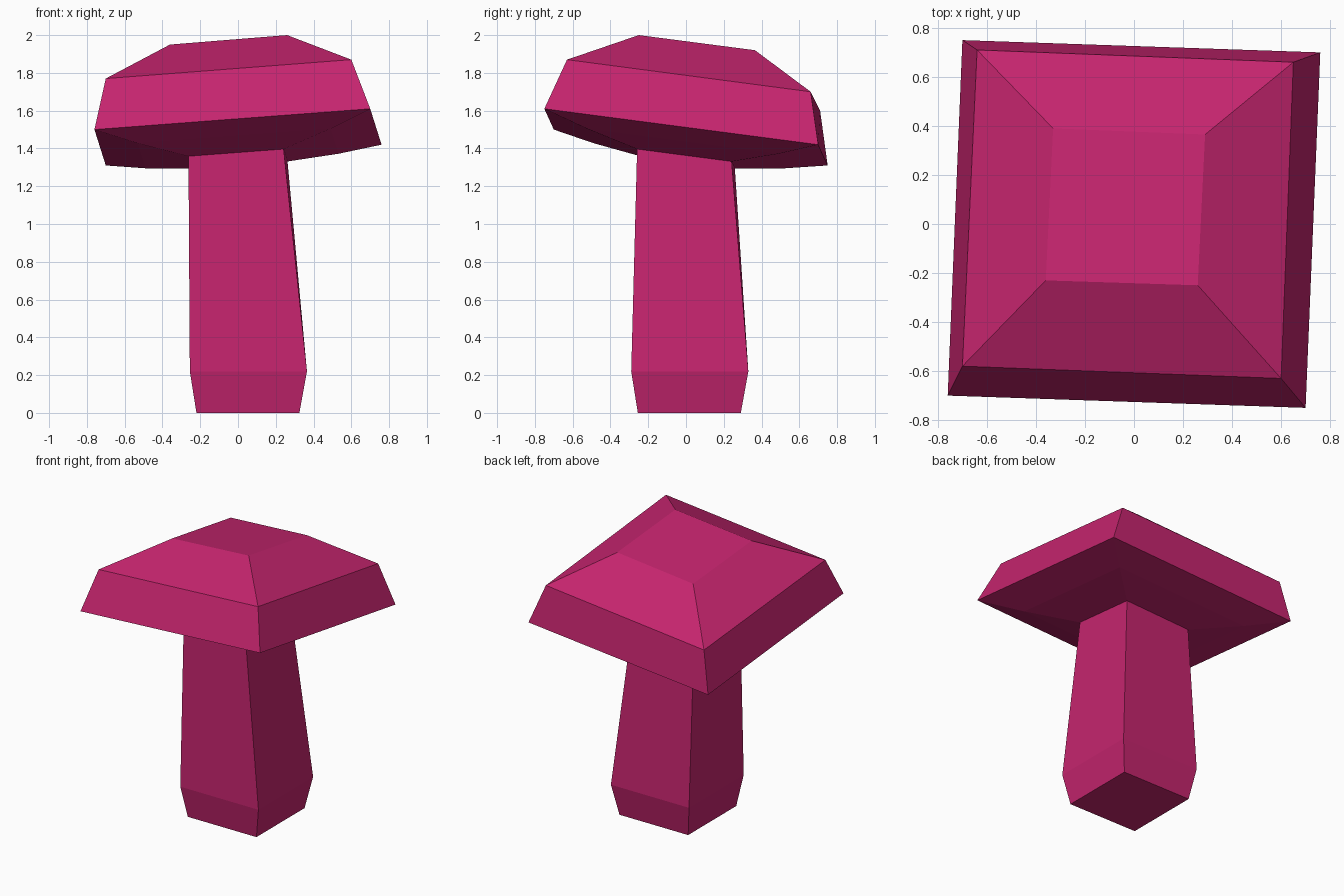
import bpy
import bmesh

cube = bpy.data.objects.get("Cube")
if cube:
    bpy.data.objects.remove(cube, do_unlink=True)

# One flat colour
pink = bpy.data.materials.new("mushroom_pink")
pink.use_nodes = True
colour = (0.56, 0.018, 0.156, 1.0)
pink.diffuse_color = colour
bsdf = next(n for n in pink.node_tree.nodes if n.type == 'BSDF_PRINCIPLED')
bsdf.inputs["Base Color"].default_value = colour
bsdf.inputs["Roughness"].default_value = 0.8


def box_ring(x0, x1, y0, y1, z):
    return [(x0, y0, z), (x1, y0, z), (x1, y1, z), (x0, y1, z)]


def loft(name, rings, cap_start=False, cap_end=False):
    """Skin a stack of four-cornered rings, listed from bottom to top."""
    bm = bmesh.new()
    loops = [[bm.verts.new(p) for p in ring] for ring in rings]
    for low, high in zip(loops, loops[1:]):
        for i in range(4):
            j = (i + 1) % 4
            bm.faces.new((low[i], low[j], high[j], high[i]))
    if cap_start:
        bm.faces.new(loops[0][::-1])
    if cap_end:
        bm.faces.new(loops[-1])
    mesh = bpy.data.meshes.new(name)
    bm.to_mesh(mesh)
    bm.free()
    mesh.materials.append(pink)
    obj = bpy.data.objects.new(name, mesh)
    bpy.context.collection.objects.link(obj)
    return obj


# Tilted, slightly twisted cap rings
rim = [(-0.76, -0.70, 1.50), (0.70, -0.75, 1.61), (0.76, 0.70, 1.42), (-0.70, 0.75, 1.31)]
shoulder = [(-0.70, -0.58, 1.77), (0.60, -0.63, 1.87), (0.65, 0.66, 1.70), (-0.64, 0.71, 1.60)]
crown = [(-0.36, -0.23, 1.95), (0.26, -0.25, 2.0), (0.29, 0.365, 1.92), (-0.33, 0.39, 1.87)]


# Underside rings shrink towards the stem and sag a little
def under_ring(scale, sag):
    return [(x * scale, y * scale, 1.46 + (z - 1.46) * scale - sag) for x, y, z in rim]


gill = under_ring(0.70, 0.06)
neck = under_ring(0.345, 0.115)

loft("cap", [neck, gill, rim, shoulder, crown], cap_end=True)

# Stem with a chamfered foot, meeting the cap at the neck
foot = box_ring(-0.22, 0.325, -0.255, 0.29, 0.0)
bulge = box_ring(-0.255, 0.365, -0.29, 0.33, 0.22)
loft("stem", [foot, bulge, neck], cap_start=True)
